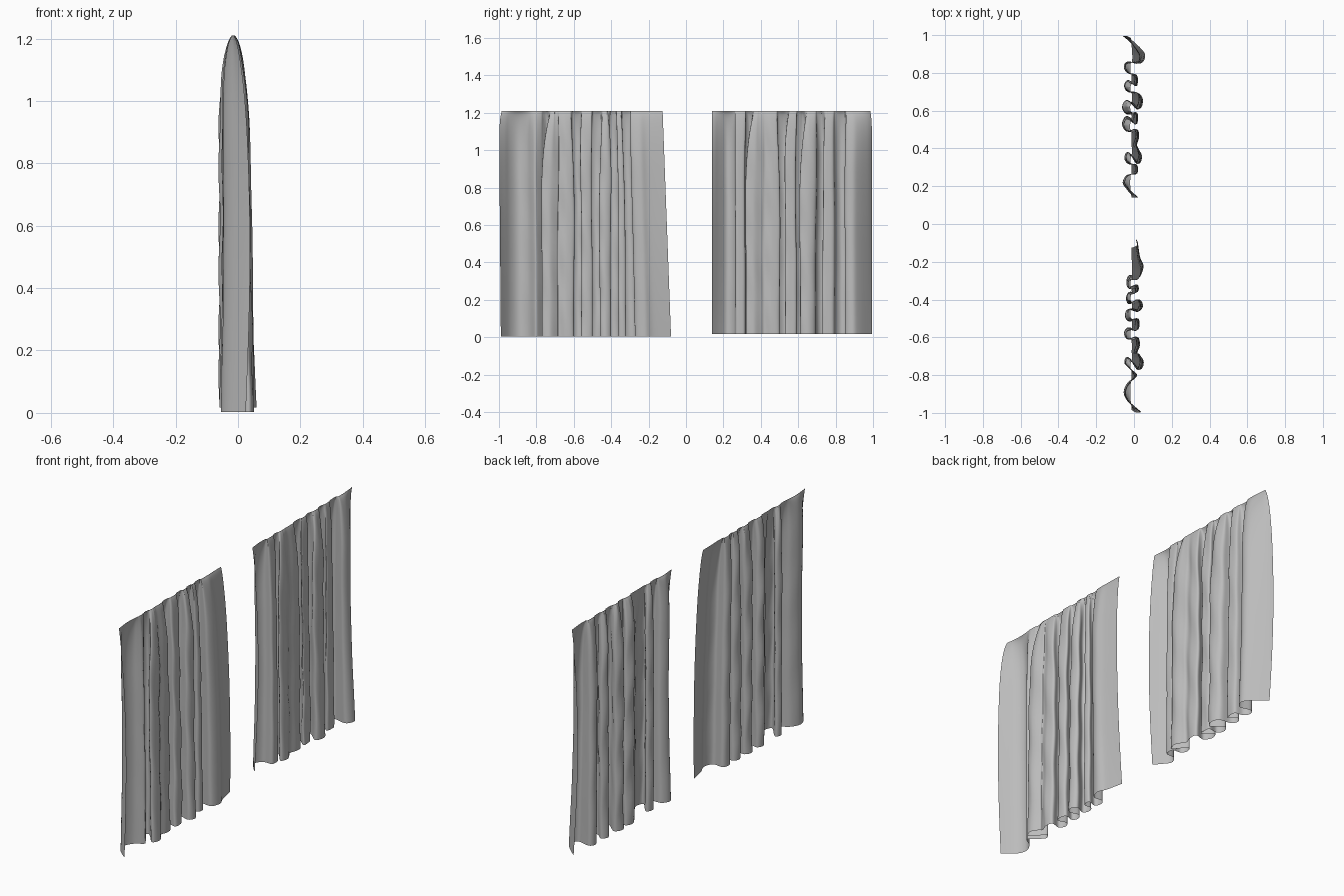
import bpy, math
from mathutils import Vector

cube = bpy.data.objects.get("Cube")
if cube:
    bpy.data.objects.remove(cube, do_unlink=True)

# One plain fabric colour
fabric = bpy.data.materials.new("grey_fabric")
fabric.use_nodes = True
colour = (0.5, 0.5, 0.5, 1)
fabric.diffuse_color = colour
fabric.node_tree.nodes["Principled BSDF"].inputs["Base Color"].default_value = colour

TOP = 1.21
HANG_X = -0.015      # line of the rail that the folds gather into
STEPS = 7            # samples between fold points
ROWS = 44


def fold_path(start, pleats, end):
    """Hem line as (y, x): every pleat is a rounded lobe (y, depth, half width)."""
    pts = [start]
    for y, depth, w in pleats:
        pts += [(y - w, depth * 0.6), (y, depth), (y + w, depth * 0.6)]
    pts.append(end)
    pts = [Vector(p) / 100 for p in pts]
    pts = [pts[0]] + pts + [pts[-1]]
    path = []
    for a, b, c, d in zip(pts, pts[1:], pts[2:], pts[3:]):
        for i in range(STEPS):
            t = i / STEPS
            path.append(0.5 * (2 * b + (c - a) * t + (2 * a - 5 * b + 4 * c - d) * t ** 2
                               + (3 * b - a - 3 * c + d) * t ** 3))
    path.append(pts[-1])
    return path


def curtain(name, path, hem, first, last):
    """Raise the hem line to the rail, opening and flattening the folds near the top.
    first, last: (y lean, y rounding at the top corner, x bow) of the two side edges."""
    verts, faces = [], []
    n = len(path)
    spread = sorted(p.x for p in path)
    for r in range(ROWS + 1):
        t = math.sin(r / ROWS * math.pi / 2)          # rows close up near the top
        z = hem + (TOP - hem) * t
        u = max(0, (z - 0.9) / (TOP - 0.9))
        cap = max(0.12, math.sqrt(max(0, 1 - u * u)))
        bow = math.sin(math.pi * t)
        for i, p in enumerate(path):
            k = i / (n - 1)
            inner = math.sin(math.pi * k)
            y = p.x + (spread[i] - p.x) * t ** 8
            off = p.y - HANG_X
            off *= cap * (1 - 0.35 * t if off > 0 else 1)
            for (lean, corner, bulge), w in ((first, 1 - k), (last, k)):
                y += lean * t * w ** 6 + corner * t ** 24 * w ** 16
                off += bulge * bow * w ** 16
            y += 0.008 * inner * t * math.sin(5 * z + 23 * p.x)      # folds wander
            off += 0.003 * inner * cap * math.sin(19 * z + 40 * p.x)  # soft creases
            verts.append((HANG_X + off, y, z))
    for r in range(ROWS):
        for i in range(n - 1):
            a = r * n + i
            faces.append((a, a + 1, a + n + 1, a + n))
    mesh = bpy.data.meshes.new(name)
    mesh.from_pydata(verts, [], faces)
    mesh.materials.append(fabric)
    mesh.shade_smooth()
    obj = bpy.data.objects.new(name, mesh)
    bpy.context.collection.objects.link(obj)


# Curtain nearer the front
curtain("front_curtain", fold_path((-99, 2.5), [
    (-89, -5.5, 5), (-80, 1.5, 1), (-73, -5, 2.5), (-73, 5, 4), (-64, 3, 4),
    (-58, -5, 3), (-53, 3, 3), (-48, -4.5, 3), (-43, 4.5, 3), (-39, -4, 3),
    (-34, 2.5, 2), (-30, -4, 3), (-22, 5, 5)], (-8, 1)),
    0.003, (-0.01, 0.015, 0.02), (-0.045, 0, 0.015))

# Curtain nearer the back
curtain("back_curtain", fold_path((14, 0), [
    (22, -6, 4), (29, 2, 2.5), (35, -5, 3), (36, 4, 4), (46, 2.5, 4),
    (53, -6, 4), (56, 2, 3), (62, -6, 3.5), (65, 4.5, 4), (73, -5, 3),
    (76, 2, 3), (83, -5, 3), (89, 6, 4)], (99.5, -3.5)),
    0.018, (0, 0, 0.025), (0, -0.01, -0.025))
